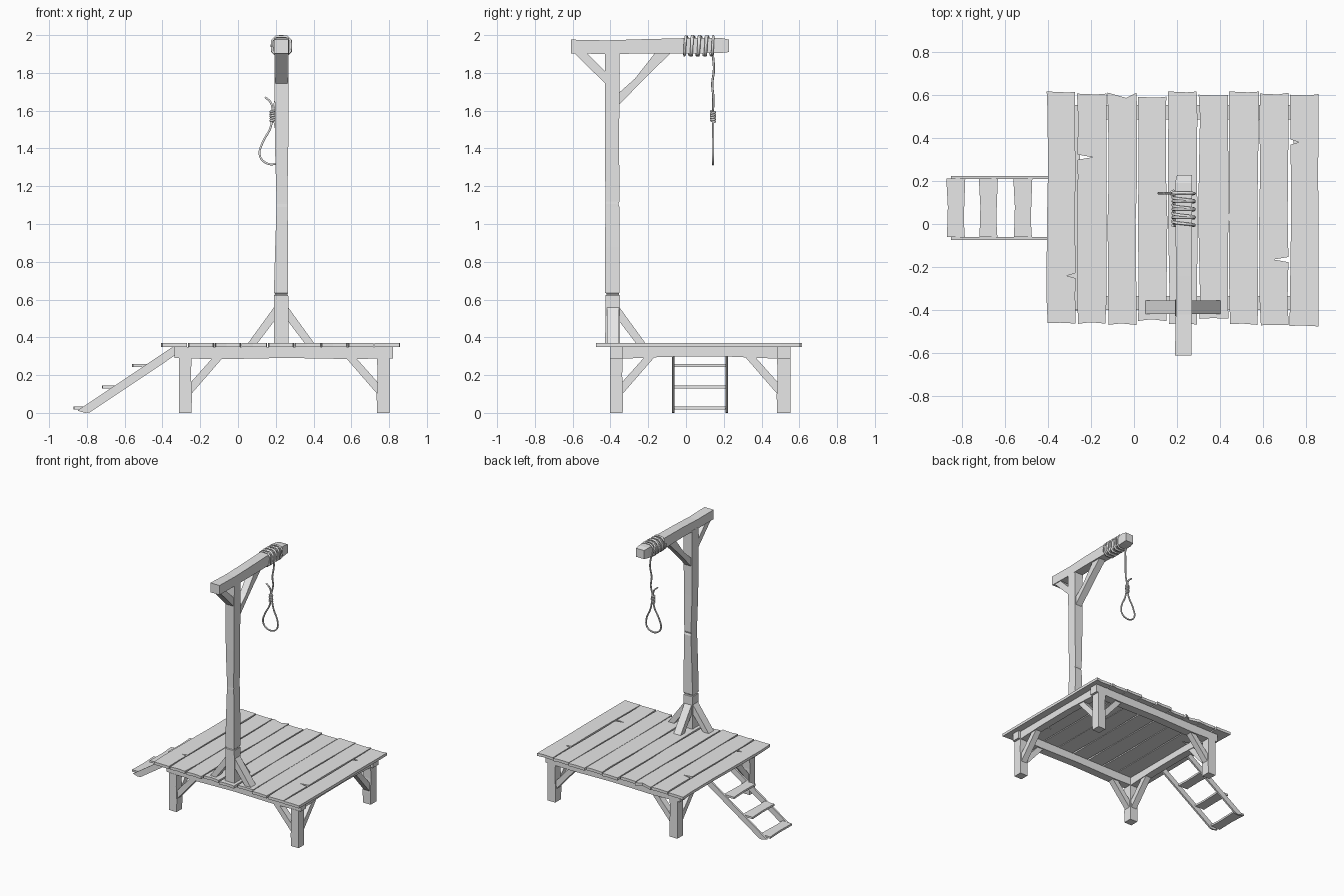
import bpy, bmesh, math, random
from mathutils import Vector

random.seed(4)
if "Cube" in bpy.data.objects:
    bpy.data.objects.remove(bpy.data.objects["Cube"])

grey = bpy.data.materials.new("plain_grey")
grey.use_nodes = True
grey.diffuse_color = (0.8, 0.8, 0.8, 1)
grey.node_tree.nodes["Principled BSDF"].inputs["Base Color"].default_value = grey.diffuse_color


def finish(name, bm):
    bmesh.ops.recalc_face_normals(bm, faces=bm.faces)
    mesh = bpy.data.meshes.new(name)
    bm.to_mesh(mesh)
    bm.free()
    mesh.materials.append(grey)
    obj = bpy.data.objects.new(name, mesh)
    bpy.context.collection.objects.link(obj)
    return obj


def prism(name, outline, axis, lo, hi):
    """Extrude a 2D outline along x, y or z."""
    place = {"x": lambda a, b, c: (c, a, b),
             "y": lambda a, b, c: (a, c, b),
             "z": lambda a, b, c: (a, b, c)}[axis]
    bm = bmesh.new()
    ends = [[bm.verts.new(place(a, b, c)) for a, b in outline] for c in (lo, hi)]
    n = len(outline)
    for ring in ends:
        bm.faces.new(ring)
    for i in range(n):
        j = (i + 1) % n
        bm.faces.new((ends[0][i], ends[0][j], ends[1][j], ends[1][i]))
    return finish(name, bm)


def box(name, x0, x1, y0, y1, z0, z1):
    return prism(name, [(x0, y0), (x1, y0), (x1, y1), (x0, y1)], "z", z0, z1)


def loft(name, rings):
    """Skin four-cornered rings of points."""
    bm = bmesh.new()
    loops = [[bm.verts.new(p) for p in ring] for ring in rings]
    bm.faces.new(loops[0])
    bm.faces.new(loops[-1])
    for low, high in zip(loops, loops[1:]):
        for i in range(4):
            j = (i + 1) % 4
            bm.faces.new((low[i], low[j], high[j], high[i]))
    return finish(name, bm)


def rope(name, points, radius, spline="POLY"):
    curve = bpy.data.curves.new(name, "CURVE")
    curve.dimensions = "3D"
    curve.bevel_depth = radius
    curve.bevel_resolution = 1
    curve.use_fill_caps = True
    curve.resolution_u = 5
    s = curve.splines.new(spline)
    if spline == "BEZIER":
        s.bezier_points.add(len(points) - 1)
        for bp, p in zip(s.bezier_points, points):
            bp.co = p
            bp.handle_left_type = bp.handle_right_type = "AUTO"
    else:
        s.points.add(len(points) - 1)
        for sp, p in zip(s.points, points):
            sp.co = (*p, 1)
    curve.materials.append(grey)
    obj = bpy.data.objects.new(name, curve)
    bpy.context.collection.objects.link(obj)


# Deck planks: front end, back end, with worn ends and splits
ends = [(-.46, .615), (-.463, .605), (-.468, .61), (-.45, .59), (-.465, .615),
        (-.44, .6), (-.465, .615), (-.47, .605), (-.473, .6)]
splits = {0: [(1, -.24, .04)], 1: [(-1, .31, .07)], 7: [(1, -.165, .07)], 8: [(-1, .38, .04)]}
PITCH = 0.1411
for i, (front, back) in enumerate(ends):
    x0 = -0.403 + PITCH * i
    x1 = x0 + 0.132
    wob = lambda: random.uniform(-0.004, 0.004)
    sides = {}
    for s, x in ((1, x1), (-1, x0)):
        pts = [(x + wob(), y) for y in (-.33, .02, .22, .5)]
        for side, y, depth in splits.get(i, []):
            if side == s:
                pts += [(x, y - .012), (x - s * depth, y), (x, y + .012)]
        sides[s] = sorted(pts, key=lambda p: p[1])
    dip = 0.025 if i == 2 else 0.004
    outline = [(x0 + wob(), front), (x0 + .06, front + .004 + wob()), (x1 + wob(), front + wob())]
    outline += sides[1]
    outline += [(x1 + wob(), back + wob()), (x0 + .085, back - dip), (x0 + wob(), back)]
    outline += sides[-1][::-1]
    prism(f"deck_plank_{i + 1}", outline, "z", 0.35, 0.371)

# Frame beams under the deck
for name, y0, y1 in (("front", -.40, -.335), ("back", .485, .552)):
    prism(f"{name}_frame_beam",
          [(-.335, .29), (-.1, .284), (.25, .291), (.6, .285), (.82, .289), (.82, .35), (-.335, .35)],
          "y", y0, y1)
for name, x0, x1 in (("right", -.31, -.25), ("left", .74, .80)):
    prism(f"{name}_frame_beam",
          [(-.335, .287), (-.1, .297), (.2, .299), (.485, .287), (.485, .35), (-.335, .35)],
          "x", x0, x1)

# Legs, each with two diagonal braces
for sx, xo, xi in ((1, -.312, -.246), (-1, .802, .736)):
    for sy, yo, yi in ((1, -.402, -.335), (-1, .552, .482)):
        tag = ("right" if sx > 0 else "left") + ("_front" if sy > 0 else "_back")
        loft(tag + "_leg", [[(xo, yo, z), (xi + sx * w, yo, z), (xi + sx * w, yi + sy * w, z), (xo, yi + sy * w, z)]
                            for z, w in ((0, 0), (.09, .002), (.2, -.003), (.29, 0))])
        brace = [(-.01, .09), (-.01, .155), (.115, .295), (.168, .295)]
        ym, xm = (yo + yi) / 2, (xo + xi) / 2
        prism(tag + "_brace_along", [(xi + sx * a, z) for a, z in brace], "y", ym - .024, ym + .024)
        prism(tag + "_brace_across", [(yi + sy * a, z) for a, z in brace], "x", xm - .024, xm + .024)

# Post with a groove low down and a worn waist
post = [(.36, .19, .268, -.428, -.35), (.622, .19, .266, -.426, -.35), (.626, .195, .262, -.421, -.355),
        (.632, .195, .262, -.421, -.355), (.636, .19, .266, -.428, -.352), (.88, .197, .266, -.428, -.352),
        (1.09, .204, .262, -.427, -.352), (1.105, .205, .262, -.426, -.358), (1.12, .204, .261, -.426, -.352),
        (1.4, .196, .266, -.430, -.354), (1.91, .193, .268, -.428, -.352)]
loft("post", [[(x0, y0, z), (x1, y0, z), (x1, y1, z), (x0, y1, z)] for z, x0, x1, y0, y1 in post])

# Overhead beam
beam = [(-.61, .19, .268, 1.903, 1.976), (-.42, .194, .268, 1.90, 1.972), (-.24, .196, .27, 1.902, 1.978),
        (0, .192, .268, 1.902, 1.984), (.19, .19, .27, 1.906, 1.984), (.228, .2, .268, 1.91, 1.976)]
loft("overhead_beam", [[(x0, y, z0), (x1, y, z0), (x1, y, z1), (x0, y, z1)] for y, x0, x1, z0, z1 in beam])

# Braces of post and overhead beam
prism("upper_front_brace", [(-.595, 1.91), (-.53, 1.91), (-.42, 1.80), (-.42, 1.735)], "x", .198, .262)
prism("upper_back_brace", [(-.36, 1.625), (-.36, 1.69), (-.27, 1.77), (-.16, 1.91), (-.075, 1.91), (-.2, 1.79)],
      "x", .204, .258)
foot = [(-.005, .49), (-.005, .565), (.14, .365), (.09, .365)]
foot = [foot[0], foot[1], foot[2], foot[3]]
prism("right_foot_brace", [(.19 - a, z) for a, z in foot], "y", -.418, -.356)
prism("left_foot_brace", [(.266 + a, z) for a, z in foot], "y", -.418, -.356)
prism("back_foot_brace", [(-.352 + a, z) for a, z in foot], "x", .198, .258)

# Steps leaning against the right side
for name, y0 in (("front", -.074), ("back", .209)):
    prism(f"{name}_step_rail", [(-.85, .012), (-.81, 0), (-.785, .003), (-.31, .32), (-.31, .35), (-.345, .35)],
          "y", y0, y0 + .014)
for i, (x, z) in enumerate([(-.868, .018), (-.717, .13), (-.557, .243)]):
    treads = [(x, -.06), (x + .083, -.06), (x + .078, .02), (x + .085, .21), (x - .003, .21), (x + .004, .08)]
    prism(f"step_tread_{i + 1}", treads, "z", z, z + .015)

# Rope wound around the overhead beam
wound = []
TURNS, STEPS = 8, 12
for i in range(TURNS * STEPS + 1):
    a = math.tau * i / STEPS
    c, s = math.cos(a), math.sin(a)
    k = 0.05 / (c ** 4 + s ** 4) ** 0.25
    y = .143 - .15 * i / (TURNS * STEPS) + .008 * math.sin(a * 0.5)
    wound.append((.23 - k * c, y, 1.943 + k * s))
rope("wound_rope", wound, .007)

# Hanging rope, knot, loop and loose end
Y = .143
rope("hanging_rope", [(.18, Y, 1.943), (.2, Y, 1.89), (.205, Y + .005, 1.82), (.198, Y - .004, 1.74),
                      (.2, Y + .002, 1.67), (.186, Y, 1.6), (.184, Y, 1.54)], .006, "BEZIER")
rope("rope_loop", [(.182, Y, 1.57), (.172, Y, 1.51), (.13, Y, 1.43), (.115, Y, 1.365), (.145, Y, 1.325),
                   (.195, Y, 1.318), (.235, Y, 1.345), (.24, Y, 1.4), (.205, Y, 1.49), (.188, Y, 1.57)],
     .006, "BEZIER")
rope("loose_rope_end", [(.18, Y, 1.58), (.182, Y, 1.61), (.172, Y, 1.645), (.143, Y, 1.672)], .006, "BEZIER")
rope("rope_knot", [(.183 + .011 * math.cos(i * math.tau / 8), Y + .011 * math.sin(i * math.tau / 8),
                    1.54 + .0015 * i) for i in range(41)], .006)
